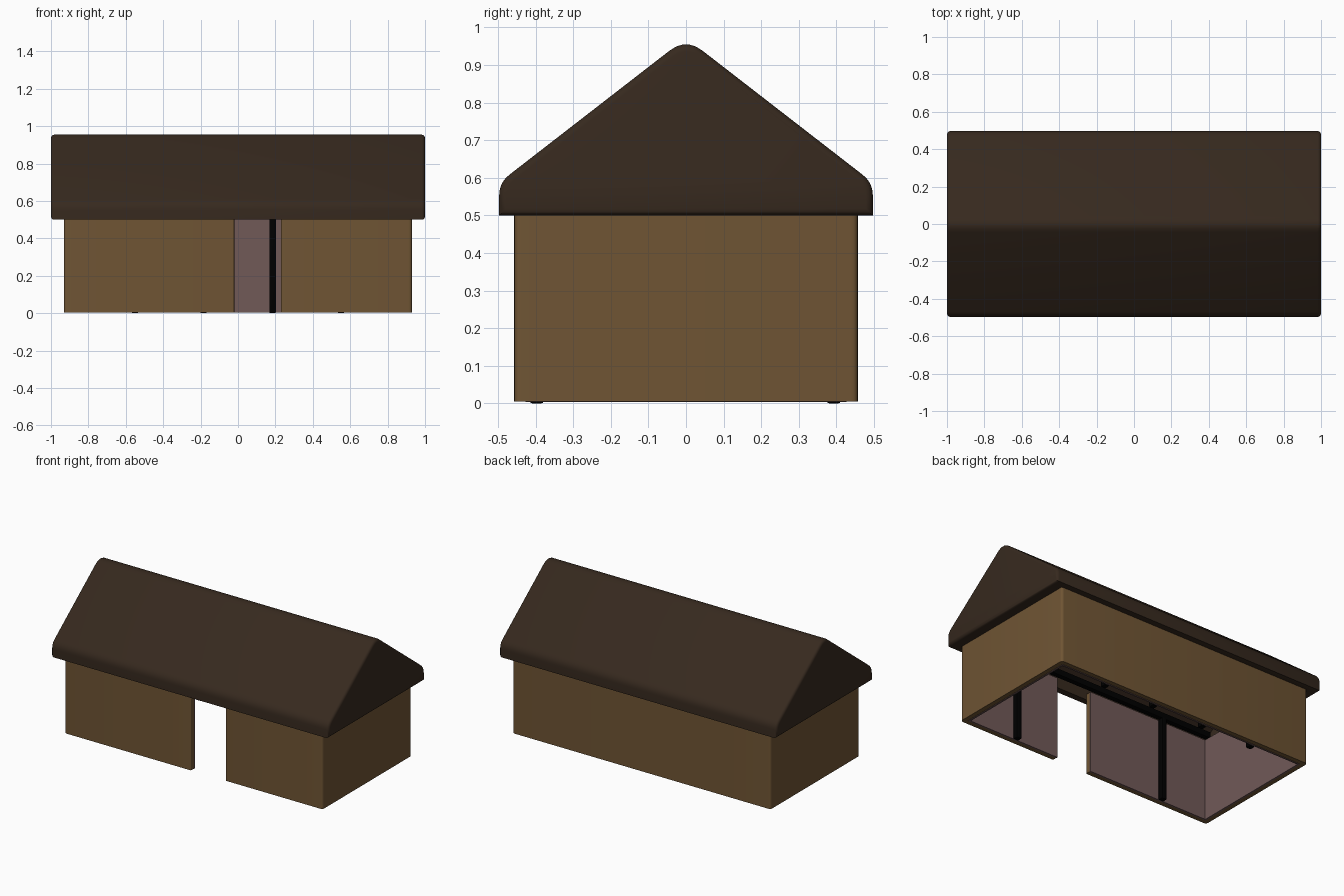
import bpy, bmesh, math
from mathutils import Vector

if "Cube" in bpy.data.objects:
    bpy.data.objects.remove(bpy.data.objects["Cube"])


def material(name, rgb):
    m = bpy.data.materials.new(name)
    m.diffuse_color = (*rgb, 1)
    m.use_nodes = True
    m.node_tree.nodes["Principled BSDF"].inputs["Base Color"].default_value = m.diffuse_color
    return m


ROOF = material("dark_roof", (0.037, 0.022, 0.013))
WALL = material("wood_wall", (0.16, 0.09, 0.034))
LINING = material("inner_lining", (0.165, 0.1, 0.097))
FRAME = material("black_frame", (0.0, 0.0, 0.0))
TOP = 0.535  # top of walls and posts, tucked up inside the roof


def finish(name, bm, mat):
    bmesh.ops.recalc_face_normals(bm, faces=bm.faces)
    me = bpy.data.meshes.new(name)
    bm.to_mesh(me)
    bm.free()
    ob = bpy.data.objects.new(name, me)
    bpy.context.collection.objects.link(ob)
    me.materials.append(mat)
    return ob


def smooth(ob):
    bpy.ops.object.select_all(action='DESELECT')
    ob.select_set(True)
    bpy.context.view_layer.objects.active = ob
    bpy.ops.object.shade_smooth_by_angle(angle=math.radians(40))


def prism(points, vec):
    bm = bmesh.new()
    face = bm.faces.new([bm.verts.new(p) for p in points])
    new = bmesh.ops.extrude_face_region(bm, geom=[face])["geom"]
    bmesh.ops.translate(bm, vec=vec, verts=[v for v in new if isinstance(v, bmesh.types.BMVert)])
    bmesh.ops.recalc_face_normals(bm, faces=bm.faces)
    return bm


def box(name, lo, hi, mat, bevel):
    pts = [(lo[0], lo[1], lo[2]), (hi[0], lo[1], lo[2]), (hi[0], hi[1], lo[2]), (lo[0], hi[1], lo[2])]
    bm = prism(pts, (0, 0, hi[2] - lo[2]))
    bmesh.ops.bevel(bm, geom=bm.edges[:], offset=bevel, segments=2, affect='EDGES', profile=0.5)
    smooth(finish(name, bm, mat))


def rounded(pts, radii, steps=5):
    # replaces each corner by a small curve
    out = []
    for i, p in enumerate(pts):
        p, r = Vector(p), radii[i]
        if r == 0:
            out.append(p)
            continue
        a = p + (Vector(pts[i - 1]) - p).normalized() * r
        b = p + (Vector(pts[(i + 1) % len(pts)]) - p).normalized() * r
        for k in range(steps + 1):
            t = k / steps
            out.append(a * (1 - t) ** 2 + p * (2 * t * (1 - t)) + b * t * t)
    return out


def wall_ring(name, hx, hy, t, z0, radius, mat):
    # C-shaped plan, open at the doorway in the front
    d0, d1 = -0.02, 0.23
    plan = [(d1, -hy), (hx, -hy), (hx, hy), (-hx, hy), (-hx, -hy), (d0, -hy),
            (d0, -hy + t), (-hx + t, -hy + t), (-hx + t, hy - t),
            (hx - t, hy - t), (hx - t, -hy + t), (d1, -hy + t)]
    radii = [0.006] + [radius] * 4 + [0.006] + [0] * 6
    pts = [(p.x, p.y, z0) for p in rounded(plan, radii, 4)]
    smooth(finish(name, prism(pts, (0, 0, TOP - z0)), mat))


# gabled roof with soft ridge, eaves and end rims
profile = rounded([(-0.497, 0.5), (0.497, 0.5), (0.497, 0.587), (0, 0.972), (-0.497, 0.587)],
                  [0, 0, 0.035, 0.055, 0.035])
bm = prism([(-1, p.x, p.y) for p in profile], (2, 0, 0))
rims = [e for e in bm.edges if abs(e.verts[0].co.x - e.verts[1].co.x) < 1e-4]
bmesh.ops.bevel(bm, geom=rims, offset=0.018, segments=3, affect='EDGES', profile=0.5)
roof = finish("roof", bm, ROOF)

# hollow under the roof
inner = [(-0.455, 0.4), (0.455, 0.4), (0.455, 0.57), (0, 0.922), (-0.455, 0.57)]
cutter = finish("roof_hollow", prism([(-0.93, y, z) for y, z in inner], (1.86, 0, 0)), ROOF)
cutter.hide_render = True
mod = roof.modifiers.new("hollow", 'BOOLEAN')
mod.operation, mod.solver, mod.object = 'DIFFERENCE', 'EXACT', cutter
bpy.context.view_layer.objects.active = roof
bpy.ops.object.modifier_apply(modifier=mod.name)
bpy.data.objects.remove(cutter)
smooth(roof)

# outer walls and inner lining
wall_ring("outer_walls", 0.93, 0.457, 0.03, 0.005, 0.018, WALL)
wall_ring("inner_walls", 0.9, 0.427, 0.011, 0.003, 0, LINING)

# inside posts: two along the front, four along the back
POST = 0.0175
for row, y, xs in (("front", -0.397, (-0.55, 0.55)),
                   ("back", 0.393, (-0.55, -0.185, 0.185, 0.55))):
    for i, x in enumerate(xs):
        box(f"{row}_post_{i + 1}", (x - POST, y - POST, 0), (x + POST, y + POST, TOP + 0.01), FRAME, 0.005)
    # beam under the roof
    box(f"{row}_beam", (-0.9, y - POST, TOP), (0.9, y + POST, TOP + 0.04), FRAME, 0.005)
